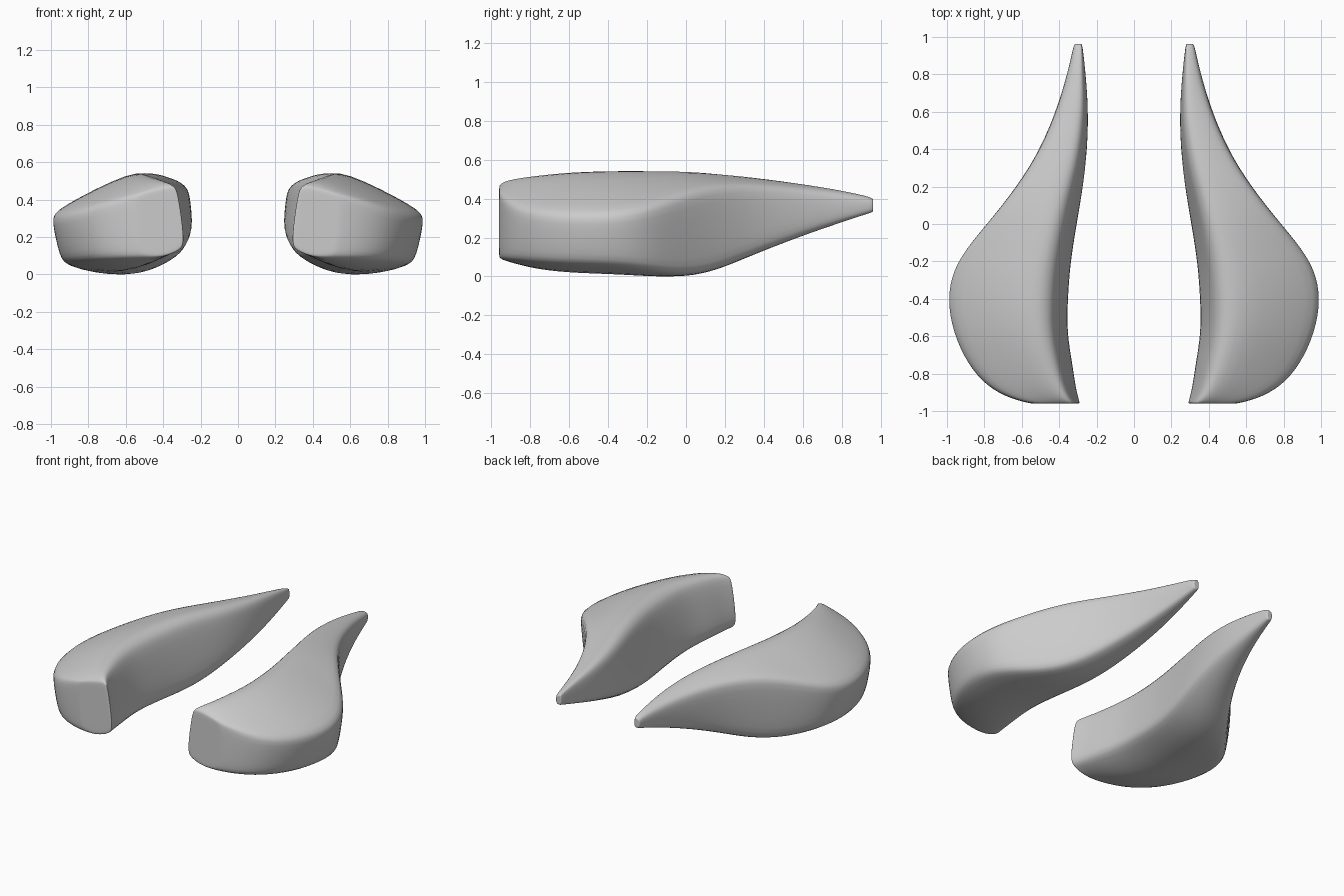
import bpy, bmesh
from mathutils import Vector

# Stations front to back:
# y, outer x, outer top z, outer bottom z, inner top x, inner top z, inner bottom x, inner bottom z, ridge z, belly z
STATIONS = [
    (-0.96, 0.56, 0.43, 0.10, 0.32, 0.47, 0.275, 0.14, 0.47, 0.09),
    (-0.935, 0.67, 0.40, 0.09, 0.34, 0.49, 0.28, 0.14, 0.49, 0.075),
    (-0.87, 0.80, 0.36, 0.08, 0.37, 0.50, 0.295, 0.13, 0.51, 0.05),
    (-0.75, 0.905, 0.335, 0.07, 0.40, 0.505, 0.31, 0.13, 0.535, 0.01),
    (-0.58, 0.985, 0.325, 0.06, 0.43, 0.51, 0.34, 0.12, 0.56, -0.01),
    (-0.40, 1.015, 0.325, 0.055, 0.425, 0.51, 0.335, 0.11, 0.57, -0.015),
    (-0.25, 0.985, 0.345, 0.04, 0.41, 0.51, 0.325, 0.10, 0.57, -0.02),
    (-0.13, 0.91, 0.38, 0.02, 0.39, 0.51, 0.31, 0.10, 0.565, -0.02),
    (0.0, 0.80, 0.43, 0.005, 0.365, 0.505, 0.29, 0.11, 0.56, -0.01),
    (0.15, 0.675, 0.47, 0.025, 0.33, 0.49, 0.265, 0.14, 0.545, 0.025),
    (0.35, 0.535, 0.475, 0.115, 0.28, 0.47, 0.24, 0.19, 0.52, 0.11),
    (0.58, 0.43, 0.455, 0.205, 0.255, 0.45, 0.235, 0.24, 0.485, 0.20),
    (0.78, 0.365, 0.43, 0.275, 0.265, 0.43, 0.25, 0.29, 0.45, 0.27),
    (0.93, 0.33, 0.405, 0.325, 0.275, 0.41, 0.27, 0.33, 0.415, 0.32),
    (0.962, 0.32, 0.395, 0.335, 0.28, 0.40, 0.277, 0.335, 0.40, 0.33),
]


def section(s):
    """Closed ring of points with the four wall corners softened."""
    y, xo, zot, zob, xit, zit, xib, zib, zt, zb = s
    lean = 0.06 * (xo - 0.3) / 0.7
    pts = [Vector(p) for p in (
        (xo - lean, y, zob), (xo, y, zot), (xit + 0.22 * (xo - xit), y, zt),
        (xit, y, zit), (xib, y, zib), (xib + 0.42 * (xo - xib), y, zb))]
    ring = []
    for i, p in enumerate(pts):
        if i in (2, 5):
            ring.append(p)
            continue
        for q in (pts[i - 1], pts[(i + 1) % 6]):
            d = q - p
            ring.append(p + d.normalized() * min(0.03, 0.25 * d.length))
    return ring


def inset(ring, f):
    c = sum(ring, Vector()) / len(ring)
    return [c + (p - c) * f for p in ring]


def build_half(name, side):
    rings = [section(s) for s in STATIONS]
    rings = [inset(rings[0], 0.9)] + rings + [inset(rings[-1], 0.7)]
    bm = bmesh.new()
    loops = [[bm.verts.new((p.x * side, p.y, p.z)) for p in r] for r in rings]
    for a, b in zip(loops, loops[1:]):
        for i in range(len(a)):
            j = (i + 1) % len(a)
            bm.faces.new((a[i], a[j], b[j], b[i]))
    # end caps
    bm.faces.new(loops[0])
    bm.faces.new(loops[-1])
    bmesh.ops.recalc_face_normals(bm, faces=bm.faces)
    for f in bm.faces:
        f.smooth = True
    me = bpy.data.meshes.new(name)
    bm.to_mesh(me)
    bm.free()
    ob = bpy.data.objects.new(name, me)
    bpy.context.collection.objects.link(ob)
    sub = ob.modifiers.new("smooth", 'SUBSURF')
    sub.levels = sub.render_levels = 2


# mirrored pair of tapered pods
build_half("right_pod", 1)
build_half("left_pod", -1)
